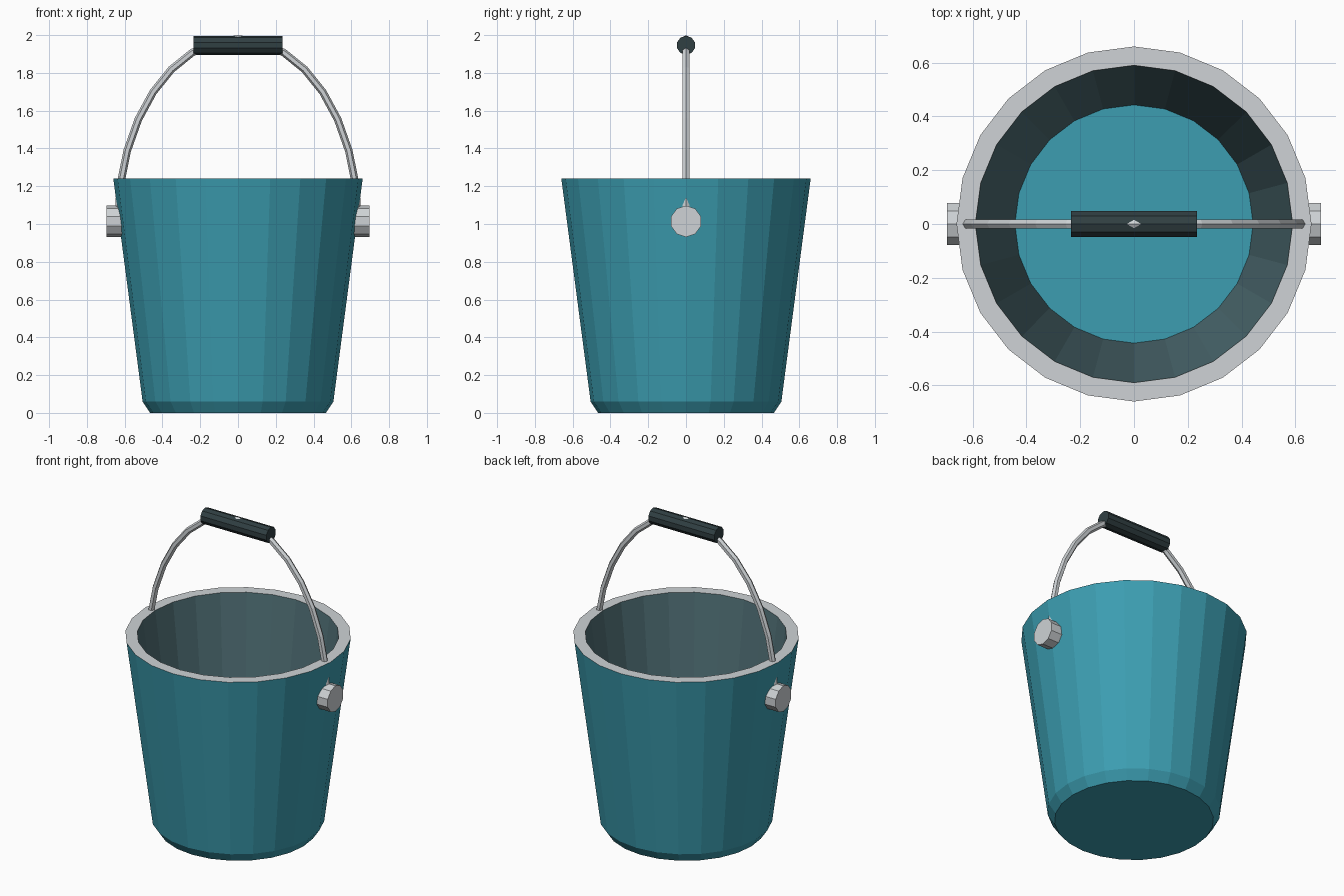
import bpy, bmesh
from math import sin, cos, pi
from mathutils import Vector

if "Cube" in bpy.data.objects:
    bpy.data.objects.remove(bpy.data.objects["Cube"])


def material(name, rgb):
    m = bpy.data.materials.new(name)
    m.diffuse_color = (*rgb, 1)
    m.use_nodes = True
    m.node_tree.nodes["Principled BSDF"].inputs["Base Color"].default_value = m.diffuse_color
    return m


def loft(name, rings, mats=(), band_mats=None):
    """Skin a list of equal-sized point rings and cap both ends."""
    bm = bmesh.new()
    loops = [[bm.verts.new(p) for p in ring] for ring in rings]
    n = len(rings[0])
    bm.faces.new(loops[0])
    for k, (a, b) in enumerate(zip(loops, loops[1:])):
        for i in range(n):
            j = (i + 1) % n
            f = bm.faces.new((a[i], a[j], b[j], b[i]))
            if band_mats:
                f.material_index = band_mats[k]
    bm.faces.new(loops[-1])
    bmesh.ops.recalc_face_normals(bm, faces=bm.faces)
    mesh = bpy.data.meshes.new(name)
    bm.to_mesh(mesh)
    bm.free()
    for m in mats:
        mesh.materials.append(m)
    ob = bpy.data.objects.new(name, mesh)
    bpy.context.collection.objects.link(ob)
    return ob


def ring(centre, u, v, r, n):
    """Circle of n points; the first point lies along u."""
    c, u, v = Vector(centre), Vector(u), Vector(v)
    return [c + r * (u * cos(2 * pi * i / n) + v * sin(2 * pi * i / n))
            for i in range(n)]


X, Y, Z = (1, 0, 0), (0, 1, 0), (0, 0, 1)
teal = material("teal", (0.045, 0.34, 0.44))
liner = material("dark_liner", (0.08, 0.16, 0.18))
steel = material("steel", (0.62, 0.65, 0.67))
rubber = material("rubber", (0.03, 0.05, 0.055))

# Bucket shell: outer wall with chamfered foot, flat rim, inner wall, floor
profile = [(0.465, 0), (0.505, 0.06), (0.66, 1.24), (0.59, 1.24), (0.443, 0.1)]
bucket = loft("bucket", [ring((0, 0, z), X, Y, r, 24) for r, z in profile],
              (teal, steel, liner), (0, 0, 1, 2))

# Wire handle: half ellipse, hexagonal section with a ridge on the outside
a, h, base = 0.635, 0.96, 1.02
rings = []
for k in range(17):
    t = pi * k / 16
    out = Vector((cos(t) / a, 0, sin(t) / h)).normalized()
    rings.append(ring((a * cos(t), 0, base + h * sin(t)), out, Y, 0.02, 6))
loft("wire_handle", rings, (steel,))

# Grip around the top of the handle
loft("grip", [ring((x, 0, 1.946), Z, Y, 0.05, 10) for x in (-0.235, 0.235)],
     (rubber,))

# Pivot bosses on both sides
for side, s in (("left", -1), ("right", 1)):
    loft(side + "_pivot",
         [ring((s * x, 0, 1.014), Z, Y, 0.083, 10) for x in (0.585, 0.695)],
         (steel,))
